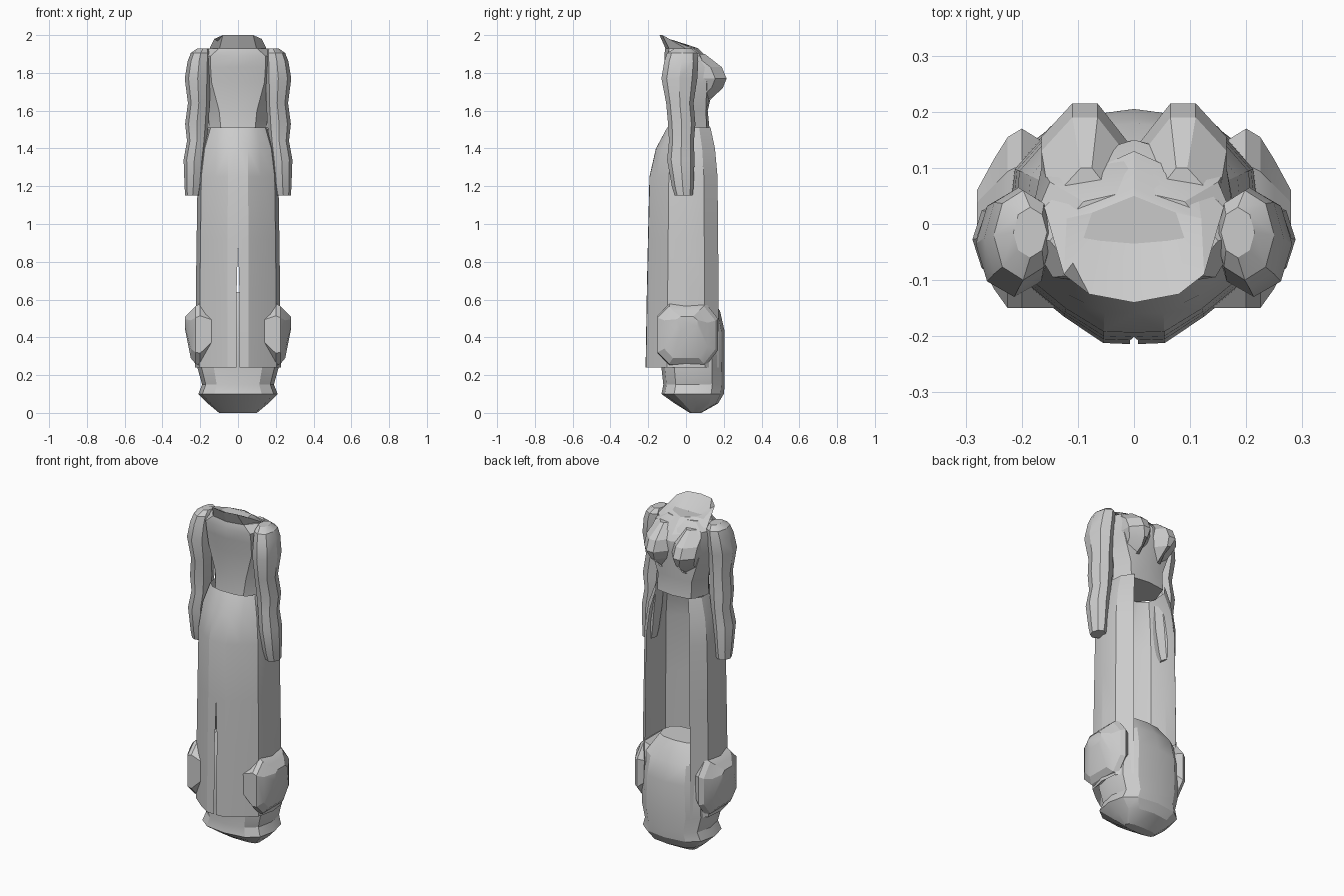
import bpy, bmesh, math

if "Cube" in bpy.data.objects:
    bpy.data.objects.remove(bpy.data.objects["Cube"])

cloth = bpy.data.materials.new("plain_grey")
cloth.diffuse_color = (0.6, 0.6, 0.6, 1)
cloth.use_nodes = True
cloth.node_tree.nodes["Principled BSDF"].inputs["Base Color"].default_value = cloth.diffuse_color


def finish(name, bm, angle=25):
    bmesh.ops.remove_doubles(bm, verts=bm.verts, dist=0.0015)
    bmesh.ops.recalc_face_normals(bm, faces=bm.faces)
    me = bpy.data.meshes.new(name)
    bm.to_mesh(me)
    bm.free()
    ob = bpy.data.objects.new(name, me)
    bpy.context.collection.objects.link(ob)
    me.materials.append(cloth)
    bpy.ops.object.select_all(action='DESELECT')
    ob.select_set(True)
    bpy.context.view_layer.objects.active = ob
    bpy.ops.object.shade_smooth_by_angle(angle=math.radians(angle))
    return ob


def skin(bm, rings, loop=True, caps=(True, True)):
    vs = [[bm.verts.new(p) for p in r] for r in rings]
    n = len(vs[0])
    for a, b in zip(vs, vs[1:]):
        for i in range(n if loop else n - 1):
            j = (i + 1) % n
            bm.faces.new((a[i], a[j], b[j], b[i]))
    if caps[0]:
        bm.faces.new(vs[0])
    if caps[1]:
        bm.faces.new(vs[-1])


def full(half):
    # half outline from rear centre to chest centre, mirrored into a ring
    return half + [(-x, y, z) for x, y, z in half[-2:0:-1]]


def flat(z, *pts):
    return full([(x, y, z) for x, y in pts])


# Torso
bm = bmesh.new()
skin(bm, [
    flat(1.50, (0, -.09), (.09, -.08), (.15, 0), (.11, .11), (0, .125)),
    flat(1.60, (0, -.085), (.10, -.07), (.16, .02), (.11, .105), (0, .115)),
    flat(1.75, (0, -.10), (.14, -.075), (.18, .02), (.16, .11), (0, .15)),
    flat(1.83, (0, -.11), (.145, -.085), (.18, .0), (.165, .10), (0, .15)),
    flat(1.89, (0, -.115), (.145, -.095), (.19, -.02), (.15, .075), (0, .10)),
    flat(1.93, (0, -.11), (.10, -.09), (.15, -.03), (.09, .04), (0, .06))])
finish("torso", bm)

# Collar flaring up at the rear, with a sunken neck opening
bm = bmesh.new()
skin(bm, [
    full([(0, -.10, 1.91), (.10, -.085, 1.92), (.16, .03, 1.91), (.11, .08, 1.885), (0, .13, 1.86)]),
    full([(0, -.14, 2.0), (.08, -.125, 2.0), (.125, -.09, 1.98), (.12, .01, 1.94), (0, .065, 1.93)]),
    full([(0, -.035, 1.935), (.06, -.03, 1.94), (.09, -.025, 1.945), (.075, .02, 1.945), (0, .05, 1.935)])])
finish("collar", bm, 15)

# Coat: waist and hem outlines blended by height; slit at rear centre and sides
waist = [(0, -.10), (.05, -.10), (.105, -.085), (.145, -.05), (.155, 0),
         (.155, 0), (.15, .07), (.105, .13)]
hem = [(0, -.214), (.055, -.212), (.125, -.165), (.205, -.10), (.227, 0),
       (.227, 0), (.216, .10), (.148, .175)]
heights = [(1.51, 0), (1.40, .52), (1.25, .82), (.92, .89), (.66, .94), (.24, 1)]
bm = bmesh.new()
for s in (-1, 1):
    rows = []
    for z, t in heights:
        r = [[a[0] + (b[0] - a[0]) * t, a[1] + (b[1] - a[1]) * t, z]
             for a, b in zip(waist, hem)]
        if z < .9:
            r[0][0] += .007
            r[4][1] -= .006
            r[5][1] += .006
        rows.append([(s * x, y, z) for x, y, z in r])
    skin(bm, rows, loop=False, caps=(False, False))
finish("coat", bm, 25)

# Rounded base under the coat, with a sloping top
bm = bmesh.new()
rings = []
for z, rx, y0, y1 in [(0, .10, .02, .08), (.05, .16, -.06, .17), (.10, .21, -.13, .20),
                      (.15, .19, -.12, .205), (.24, .215, -.13, .205), (.43, .205, -.12, .205),
                      (.54, .195, -.10, .18), (.64, .13, -.06, .11)]:
    c, h = (y0 + y1) / 2, (y1 - y0) / 2
    ring = []
    for i in range(12):
        a = math.tau * i / 12
        cx, cy = math.cos(a), math.sin(a)
        ring.append((rx * math.copysign(abs(cx) ** .75, cx),
                     c + h * math.copysign(abs(cy) ** .75, cy), z))
    rings.append(ring)
skin(bm, rings)
finish("base", bm, 25)

for s, side in ((-1, "left"), (1, "right")):
    # Sleeves: z, inner x, outer x, rear y, chest-side y
    bm = bmesh.new()
    rings = []
    for z, x0, x1, y0, y1 in [(1.15, .20, .28, -.06, .035), (1.20, .19, .283, -.075, .04),
                              (1.34, .175, .288, -.10, .045), (1.44, .165, .27, -.09, .042),
                              (1.53, .155, .28, -.095, .05), (1.64, .15, .265, -.105, .04),
                              (1.77, .145, .282, -.13, .06), (1.86, .145, .267, -.115, .065),
                              (1.905, .145, .25, -.10, .06), (1.93, .155, .215, -.06, .03)]:
        rings.append([(s * ((x0 + x1) / 2 + (x1 - x0) / 2 * math.cos(math.tau * i / 8)),
                       (y0 + y1) / 2 + (y1 - y0) / 2 * math.sin(math.tau * i / 8), z)
                      for i in range(8)])
    skin(bm, rings)
    finish(side + "_sleeve", bm, 30)

    # Side pads: octagons stacked outwards in x
    bm = bmesh.new()
    rings = []
    for x, y0, y1, z0, z1 in [(.135, -.15, .13, .34, .53), (.20, -.15, .17, .25, .58),
                              (.225, -.15, .155, .26, .565), (.25, -.115, .115, .29, .54),
                              (.28, -.05, .06, .44, .51)]:
        cy, cz, hy, hz = (y0 + y1) / 2, (z0 + z1) / 2, (y1 - y0) / 2, (z1 - z0) / 2
        rings.append([(s * x, cy + u * hy, cz + v * hz) for u, v in
                      [(1, .5), (.6, 1), (-.6, 1), (-1, .6),
                       (-1, -.6), (-.6, -1), (.6, -1), (1, -.5)]])
    skin(bm, rings)
    finish(side + "_side_pad", bm, 20)

    # Faceted bust
    bm = bmesh.new()
    skin(bm, [[(s * x, y, z) for x, y in ((x0, .03), (x0, y1 - .07), (x0 + .055, y1),
                                          (x1 - .055, y1), (x1, y1 - .06), (x1, .02))]
              for z, x0, x1, y1 in [(1.65, .03, .12, .12), (1.72, .015, .145, .195),
                                    (1.77, .01, .165, .215), (1.83, .01, .165, .19),
                                    (1.90, .02, .15, .10)]])
    finish(side + "_bust", bm, 20)
